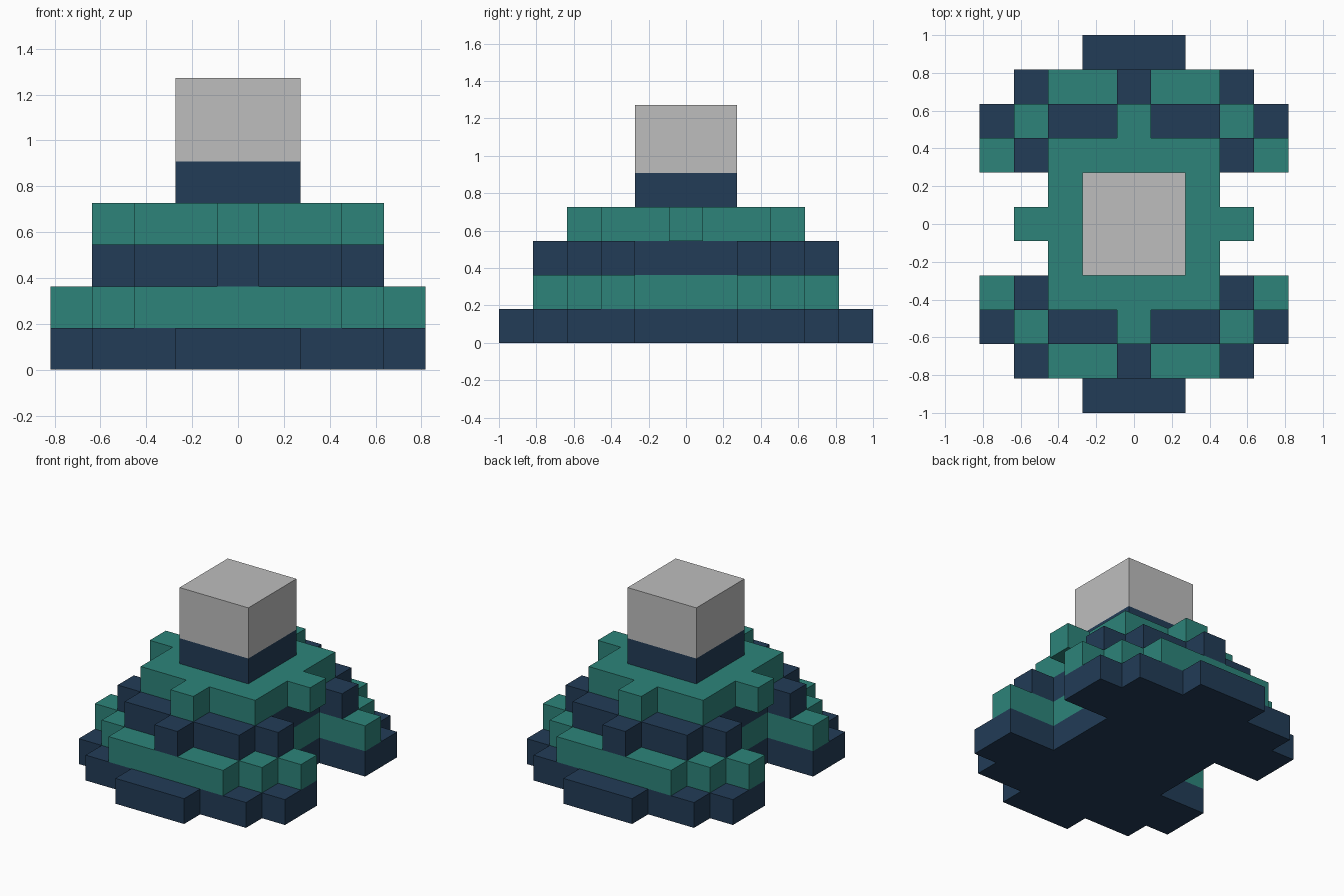
import bpy
import bmesh

if "Cube" in bpy.data.objects:
    bpy.data.objects.remove(bpy.data.objects["Cube"])

U = 2 / 11  # size of one block


def material(name, rgb):
    m = bpy.data.materials.new(name)
    m.diffuse_color = (*rgb, 1)
    m.use_nodes = True
    m.node_tree.nodes["Principled BSDF"].inputs["Base Color"].default_value = m.diffuse_color
    return m


navy = material("navy", (0.016, 0.045, 0.095))
teal = material("teal", (0.026, 0.231, 0.195))
grey = material("light grey", (0.515, 0.515, 0.515))


def tier(name, reach, level, height, mat):
    """Extrude a stepped outline; reach[j] = blocks either side of x=0 in rows +j and -j."""
    n = len(reach) - 1
    right = []
    for j in range(-n, n + 1):
        x = reach[abs(j)] + 0.5
        if right and right[-1][0] == x:
            right[-1] = (x, j + 0.5)          # same width: lengthen the straight run
        else:
            right += [(x, j - 0.5), (x, j + 0.5)]
    outline = right + [(-x, y) for x, y in reversed(right)]

    bm = bmesh.new()
    base = bm.faces.new([bm.verts.new((x * U, y * U, level * U)) for x, y in outline])
    top = bmesh.ops.extrude_face_region(bm, geom=[base], use_keep_orig=True)["geom"]
    bmesh.ops.translate(bm, vec=(0, 0, height * U),
                        verts=[v for v in top if isinstance(v, bmesh.types.BMVert)])
    bmesh.ops.recalc_face_normals(bm, faces=bm.faces)
    mesh = bpy.data.meshes.new(name)
    bm.to_mesh(mesh)
    bm.free()
    mesh.materials.append(mat)
    bpy.context.collection.objects.link(bpy.data.objects.new(name, mesh))


# Stepped base, notched at both sides
tier("base_tier", [2, 2, 4, 4, 3, 1], 0, 1, navy)
tier("second_tier", [2, 2, 4, 3, 2], 1, 1, teal)
tier("third_tier", [2, 2, 3, 2, 0], 2, 1, navy)
tier("fourth_tier", [3, 2, 2, 0], 3, 1, teal)
# Neck and block on top
tier("neck", [1, 1], 4, 1, navy)
tier("top_block", [1, 1], 5, 2, grey)
